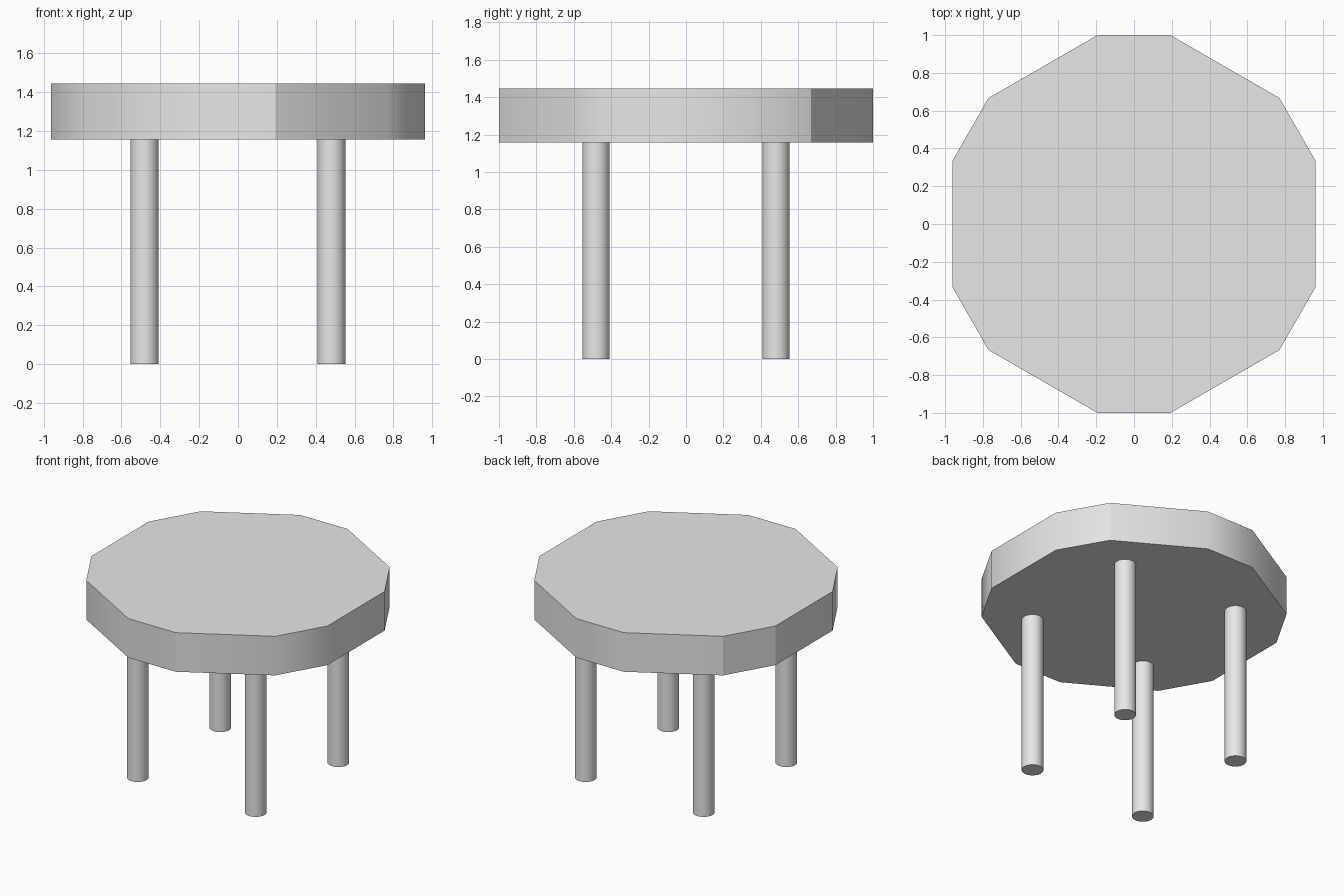
import bpy
import bmesh
import math

cube = bpy.data.objects.get("Cube")
if cube:
    bpy.data.objects.remove(cube, do_unlink=True)

SEAT_BOTTOM, SEAT_TOP = 1.157, 1.445
LEG_OFFSET, LEG_RADIUS = 0.481, 0.0725

grey = bpy.data.materials.new("light grey")
grey.use_nodes = True
grey.diffuse_color = (0.8, 0.8, 0.8, 1)
grey.node_tree.nodes["Principled BSDF"].inputs["Base Color"].default_value = (0.8, 0.8, 0.8, 1)


def add_object(name, bm):
    """Turn a bmesh into a grey object in the scene."""
    bmesh.ops.recalc_face_normals(bm, faces=bm.faces)
    mesh = bpy.data.meshes.new(name)
    bm.to_mesh(mesh)
    bm.free()
    mesh.materials.append(grey)
    obj = bpy.data.objects.new(name, mesh)
    bpy.context.collection.objects.link(obj)
    return obj


# Seat: twelve-sided slab with alternating long and short sides
quarter = [(0.962, 0.333), (0.77, 0.667), (0.193, 1.0)]
outline = (quarter + [(-x, y) for x, y in reversed(quarter)]
           + [(-x, -y) for x, y in quarter]
           + [(x, -y) for x, y in reversed(quarter)])
creased = [(0.193, -1.0), (0.77, 0.667), (-0.77, 0.667), (-0.962, 0.333)]

bm = bmesh.new()
base = bm.faces.new([bm.verts.new((x, y, SEAT_BOTTOM)) for x, y in outline])
top = bmesh.ops.extrude_face_region(bm, geom=[base], use_keep_orig=True)["geom"]
bmesh.ops.translate(bm, vec=(0, 0, SEAT_TOP - SEAT_BOTTOM),
                    verts=[v for v in top if isinstance(v, bmesh.types.BMVert)])
# Rim is softly shaded except at the flat caps and a few creased corners
for face in bm.faces:
    face.smooth = len(face.verts) == 4
for edge in bm.edges:
    a, b = edge.verts
    upright = abs(a.co.z - b.co.z) > 0.1
    edge.smooth = upright and not any(
        math.dist(a.co.xy, corner) < 0.01 for corner in creased)
add_object("seat", bm)


# Legs: four round posts under the seat
def add_leg(name, x, y):
    bm = bmesh.new()
    bmesh.ops.create_cone(bm, cap_ends=True, segments=32, radius1=LEG_RADIUS,
                          radius2=LEG_RADIUS, depth=SEAT_BOTTOM)
    bmesh.ops.translate(bm, vec=(x, y, SEAT_BOTTOM / 2), verts=bm.verts)
    for face in bm.faces:
        face.smooth = len(face.verts) == 4
    for edge in bm.edges:
        edge.smooth = all(f.smooth for f in edge.link_faces)
    add_object(name, bm)


for depth_name, sy in (("front", -1), ("back", 1)):
    for side_name, sx in (("left", 1), ("right", -1)):
        add_leg(f"{depth_name}_{side_name}_leg", sx * LEG_OFFSET, sy * LEG_OFFSET)
